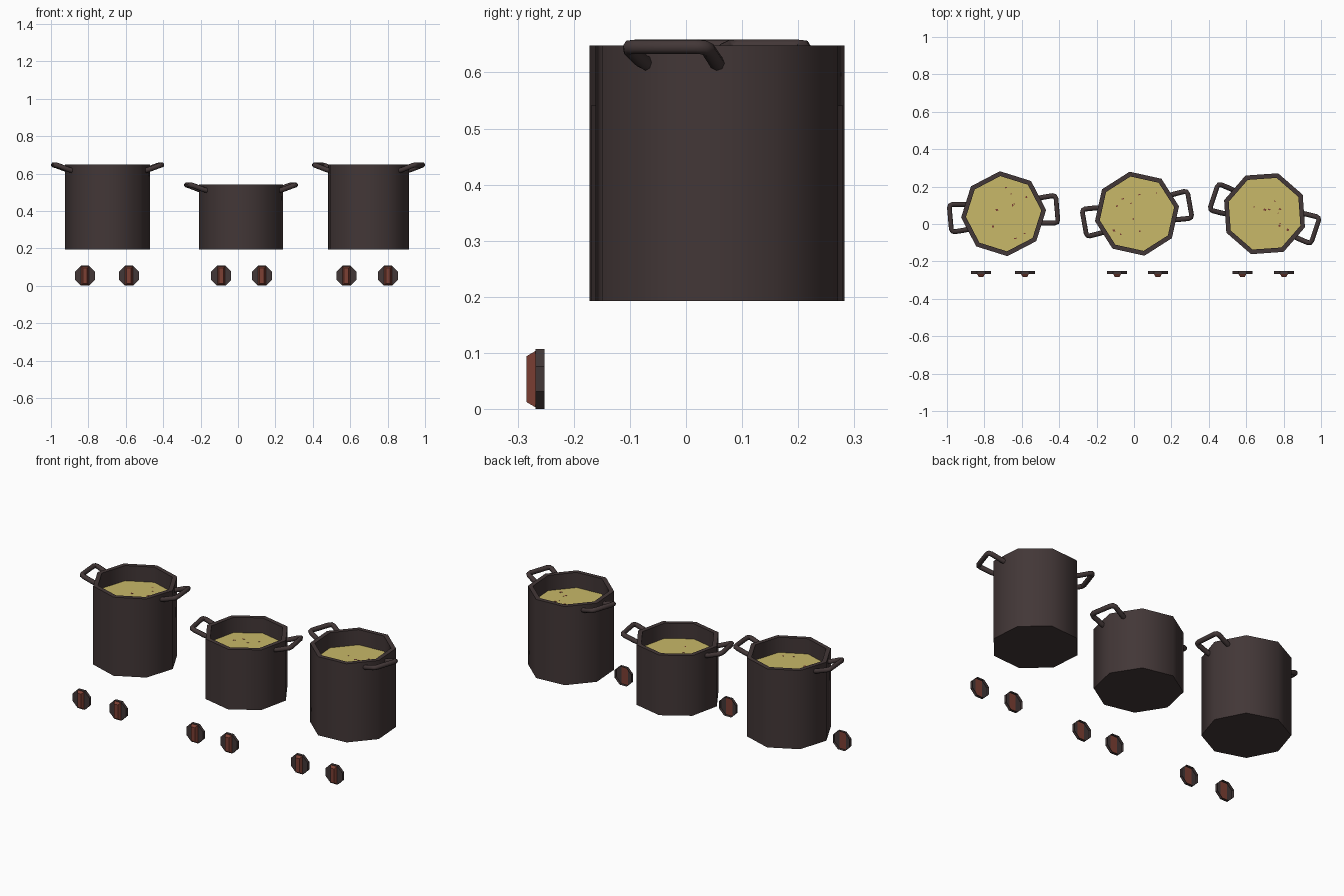
import bpy, bmesh, math, random
from mathutils import Matrix, Vector

if "Cube" in bpy.data.objects:
    bpy.data.objects.remove(bpy.data.objects["Cube"])

random.seed(4)

def material(name, rgb):
    m = bpy.data.materials.new(name)
    m.diffuse_color = (*rgb, 1)
    m.use_nodes = True
    m.node_tree.nodes["Principled BSDF"].inputs["Base Color"].default_value = m.diffuse_color
    return m

IRON = material("dark iron", (0.055, 0.038, 0.038))
SOUP = material("yellow soup", (0.58, 0.48, 0.14))
RUST = material("rust red", (0.2, 0.05, 0.033))

def add(name, bm, mat, matrix, smooth=None):
    me = bpy.data.meshes.new(name)
    bm.to_mesh(me)
    bm.free()
    me.materials.append(mat)
    ob = bpy.data.objects.new(name, me)
    bpy.context.collection.objects.link(ob)
    ob.matrix_world = matrix
    if smooth:
        bpy.ops.object.select_all(action='DESELECT')
        ob.select_set(True)
        bpy.context.view_layer.objects.active = ob
        bpy.ops.object.shade_smooth_by_angle(angle=math.radians(smooth))
    return ob

def loft(profile, sides=8, phase=0.0, cap_start=True, cap_end=True):
    """Stack of polygon rings from (radius, z) pairs."""
    bm = bmesh.new()
    rings = []
    for r, z in profile:
        rings.append([bm.verts.new((r * math.cos(phase + math.tau * i / sides),
                                    r * math.sin(phase + math.tau * i / sides), z))
                      for i in range(sides)])
    for a, b in zip(rings, rings[1:]):
        for i in range(sides):
            j = (i + 1) % sides
            bm.faces.new((a[i], a[j], b[j], b[i]))
    if cap_start:
        bm.faces.new(rings[0][::-1])
    if cap_end:
        bm.faces.new(rings[-1])
    return bm

def handle(name, matrix):
    half = [(0.195, 0.066, -0.032), (0.215, 0.069, -0.027),
            (0.268, 0.073, -0.007), (0.281, 0.069, -0.003), (0.286, 0.056, -0.002)]
    pts = half + [(x, -y, z) for x, y, z in reversed(half)]
    cu = bpy.data.curves.new(name, 'CURVE')
    cu.dimensions = '3D'
    cu.bevel_depth = 0.0135
    cu.bevel_resolution = 2
    cu.use_fill_caps = True
    sp = cu.splines.new('POLY')
    sp.points.add(len(pts) - 1)
    for p, co in zip(sp.points, pts):
        p.co = (*co, 1)
    tmp = bpy.data.objects.new(name + "_path", cu)
    bpy.context.collection.objects.link(tmp)
    bpy.context.view_layer.update()
    me = bpy.data.meshes.new_from_object(tmp.evaluated_get(bpy.context.evaluated_depsgraph_get()))
    bpy.data.objects.remove(tmp)
    bm = bmesh.new()
    bm.from_mesh(me)
    add(name, bm, IRON, matrix, 50)

BASE, R, WALL = 0.193, 0.228, 0.026

def pot(n, x, turn, top):
    m = Matrix.Translation((x, 0.055, 0)) @ Matrix.Rotation(math.radians(turn), 4, 'Z')
    level = top - 0.088
    # shell with rim and inner wall
    bm = loft([(R, BASE), (R, top), (R - WALL, top), (R - WALL, level - 0.01)], cap_end=False)
    add(f"pot_{n}", bm, IRON, m, 60)
    # soup surface
    bm = loft([(R - WALL + 0.002, level)], cap_start=False)
    add(f"soup_{n}", bm, SOUP, m)
    # small floating flecks
    bm = bmesh.new()
    for _ in range(9):
        r, a = 0.16 * math.sqrt(random.random()), random.random() * math.tau
        s = Matrix.Diagonal((random.uniform(.004, .014), random.uniform(.004, .012), .002, 1))
        bmesh.ops.create_cube(bm, size=1, matrix=Matrix.Translation(
            (r * math.cos(a), r * math.sin(a), level)) @ s)
    add(f"soup_flecks_{n}", bm, RUST, m)
    # a handle on each side
    for side, ang in (("right", 0), ("left", math.pi)):
        handle(f"handle_{side}_{n}", m @ Matrix.Translation((0, 0, top)) @ Matrix.Rotation(ang, 4, 'Z'))

pot(1, -0.697, 5, 0.648)
pot(2, 0.016, 10, 0.541)
pot(3, 0.698, -18.5, 0.648)

def knob(n, x):
    # local z points to the front (-y); back of the dial is open
    m = Matrix.Translation((x, -0.252, 0.0535)) @ Matrix.Rotation(math.pi / 2, 4, 'X')
    r = 0.0535 / math.cos(math.pi / 8)
    bm = loft([(r, 0), (r, 0.016)], phase=math.pi / 8, cap_start=False)
    add(f"knob_dial_{n}", bm, IRON, m)
    # tapered grip bar
    bm = bmesh.new()
    bmesh.ops.create_cube(bm, size=1)
    for v in bm.verts:
        front = v.co.z > 0
        v.co = Vector((math.copysign(0.012 if front else 0.021, v.co.x),
                       math.copysign(0.041 if front else 0.051, v.co.y),
                       0.032 if front else 0.015))
    add(f"knob_grip_{n}", bm, RUST, m)

for i, x in enumerate((-0.818, -0.583, -0.09, 0.128, 0.58, 0.802), 1):
    knob(i, x)
